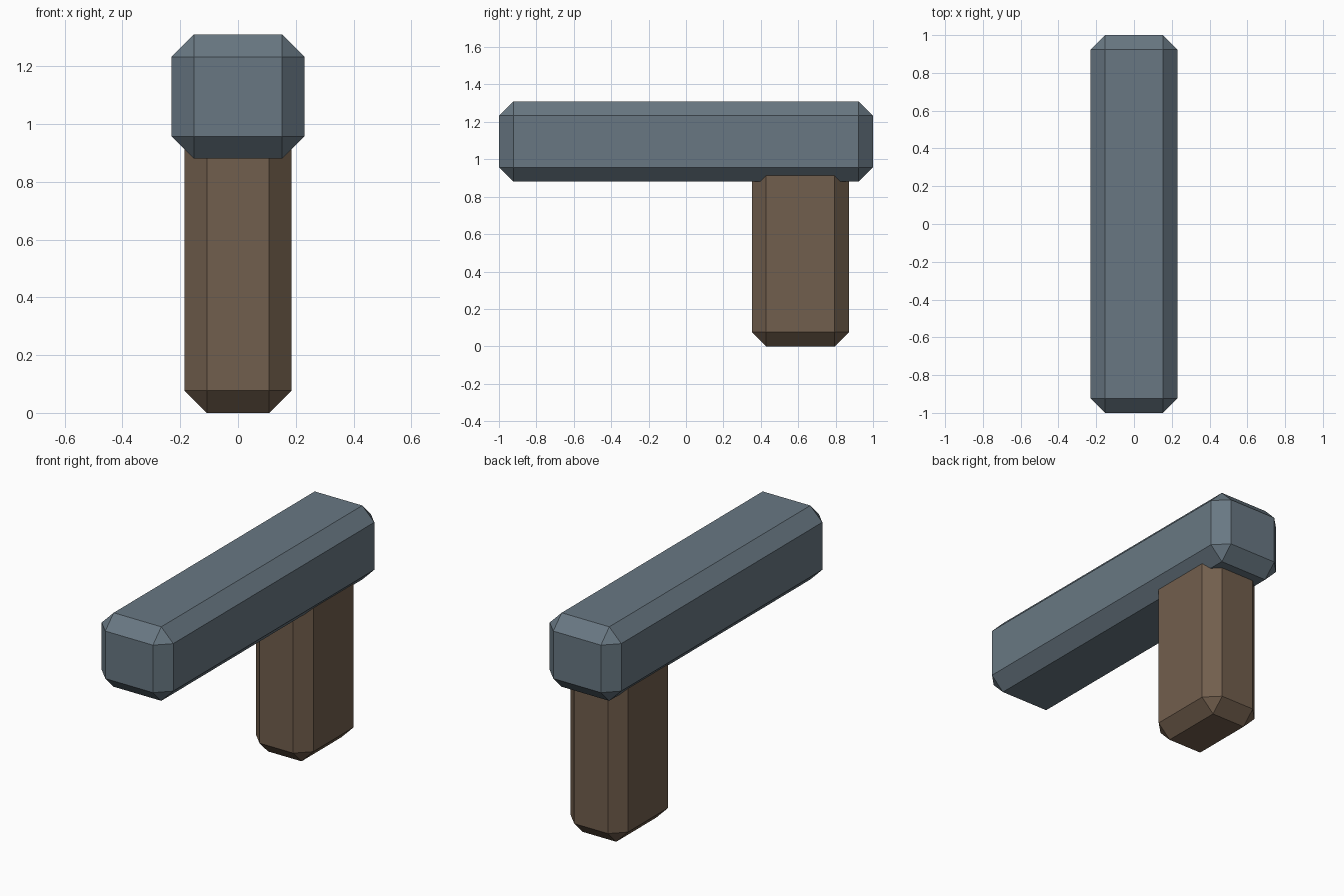
import bpy
import bmesh
from mathutils import Vector

if "Cube" in bpy.data.objects:
    bpy.data.objects.remove(bpy.data.objects["Cube"])


def material(name, color):
    mat = bpy.data.materials.new(name)
    mat.diffuse_color = (*color, 1.0)
    mat.use_nodes = True
    mat.node_tree.nodes["Principled BSDF"].inputs["Base Color"].default_value = mat.diffuse_color
    return mat


def chamfered_box(name, low, high, mat, chamfer=0.077):
    """Flat-shaded box between two corners with single-cut chamfered edges."""
    low, high = Vector(low), Vector(high)
    bm = bmesh.new()
    bmesh.ops.create_cube(bm, size=1.0)
    bmesh.ops.scale(bm, vec=high - low, verts=bm.verts)
    bmesh.ops.bevel(bm, geom=bm.edges[:], offset=chamfer, offset_type='OFFSET',
                    segments=1, profile=0.5, affect='EDGES')
    bmesh.ops.recalc_face_normals(bm, faces=bm.faces[:])
    mesh = bpy.data.meshes.new(name)
    bm.to_mesh(mesh)
    bm.free()
    mesh.materials.append(mat)
    obj = bpy.data.objects.new(name, mesh)
    obj.location = (low + high) / 2
    bpy.context.collection.objects.link(obj)
    return obj


steel = material("slate_grey", (0.14, 0.187, 0.226))
wood = material("dark_brown", (0.167, 0.113, 0.074))

# Long horizontal body
chamfered_box("body", (-0.23, -1.0, 0.88), (0.23, 1.0, 1.31), steel)

# Upright grip, its top sunk into the body
chamfered_box("grip", (-0.185, 0.352, 0.0), (0.185, 0.872, 1.05), wood)
